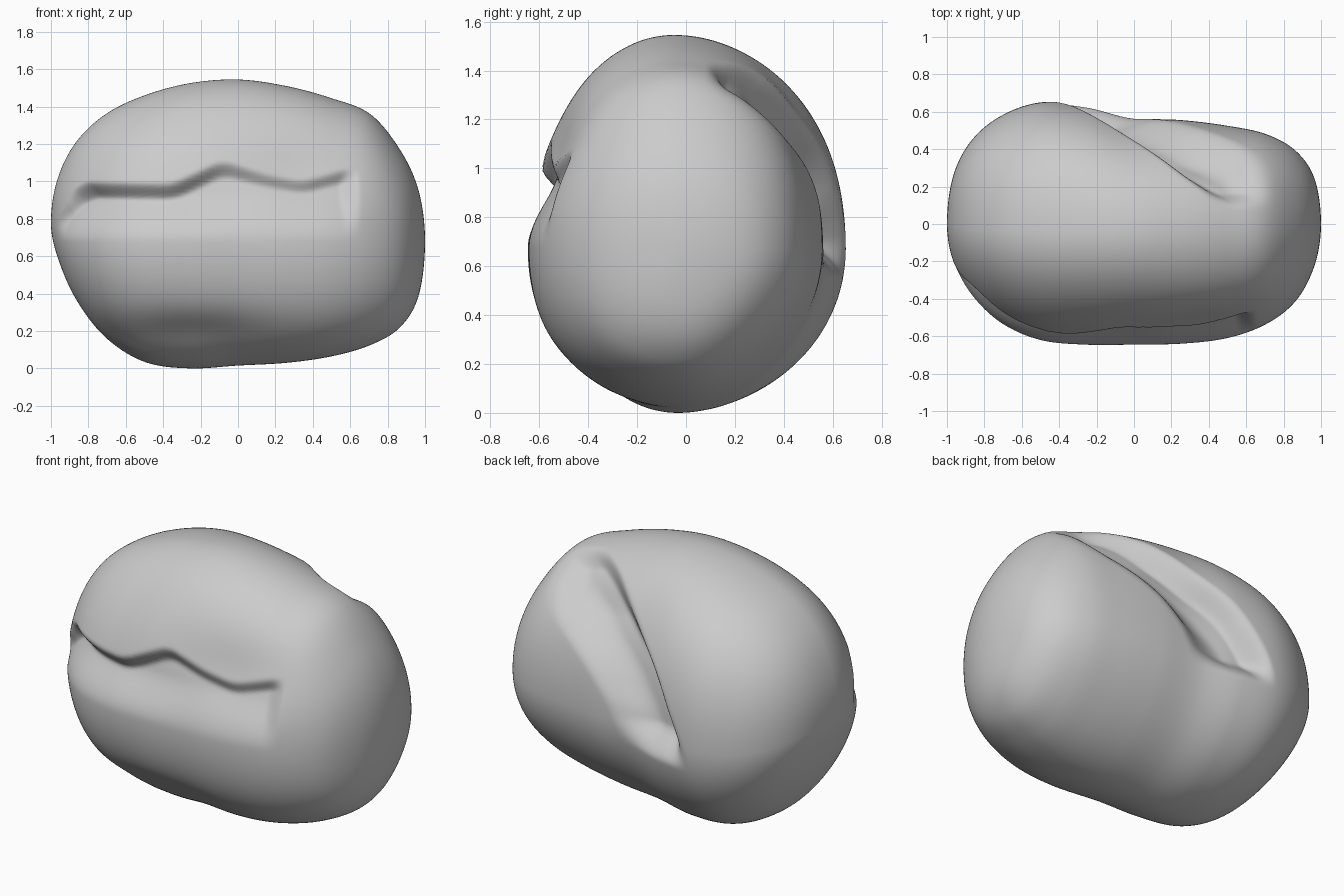
import bpy, bmesh, math

if "Cube" in bpy.data.objects:
    bpy.data.objects.remove(bpy.data.objects["Cube"])

# Profiles sampled at x = -cos(15 deg * k)
TOP = [.78, 1.01, 1.21, 1.36, 1.46, 1.525, 1.545, 1.51, 1.445, 1.36, 1.17, .95, .68]
BOT = [.78, .60, .37, .165, .035, 0, .015, .03, .065, .125, .22, .39, .68]
FRONT = [0, -.20, -.38, -.53, -.62, -.645, -.645, -.64, -.61, -.535, -.41, -.22, 0]
BACK = [0, .26, .45, .58, .65, .635, .57, .555, .525, .48, .39, .24, 0]
MID = [.78, .75, .71, .68, .67, .67, .67, .67, .67, .67, .67, .67, .68]
# Corner fullness (left, right) by quadrant (back?, upper?); lower is squarer
FULL = {(1, 1): (.88, .96), (1, 0): (.98, 1.12), (0, 1): (1.04, .97), (0, 0): (1.03, .88)}


def spline(vals, t):
    """Smooth curve through evenly spaced values, t in 0..1."""
    f = t * (len(vals) - 1)
    i = min(int(f), len(vals) - 2)
    u = f - i
    b, c = vals[i], vals[i + 1]
    a = vals[i - 1] if i > 0 else 2 * b - c
    d = vals[i + 2] if i + 2 < len(vals) else 2 * c - b
    return b + .5 * u * (c - a + u * (2*a - 5*b + 4*c - d + u * (3*(b - c) + d - a)))


def step(a, b, v):
    v = max(0, min(1, (v - a) / (b - a)))
    return v * v * (3 - 2 * v)


def bump(u, su, v, sv):
    return math.exp(-(u / su) ** 2 - (v / sv) ** 2)


def lerp(pts, v):
    for (a, p), (b, q) in zip(pts, pts[1:]):
        if v <= b:
            return p + (q - p) * max(0, (v - a) / (b - a))
    return pts[-1][1]


def line(pts, v, r):
    """Polyline value with its corners averaged over a width r."""
    return sum(lerp(pts, v + r * k / 3) for k in range(-3, 4)) / 7


FRONT_LINE = [(-.96, .72), (-.92, .87), (-.84, .965), (-.35, .955), (-.08, 1.085),
              (.15, 1.02), (.35, .985), (.6, 1.05)]
BACK_LINE = [(-.12, -.40), (.05, -.35), (.35, -.17), (.62, .10), (.84, .36), (.93, .54)]

# Stone body: rings along x
N, M = 190, 300
bm = bmesh.new()
ends = [bm.verts.new((-1, 0, .78)), bm.verts.new((1, 0, .68))]
rings = []
for i in range(1, N):
    t = i / N
    x = -math.cos(math.pi * t)
    top, bot, fr, bk, mid = (spline(p, t) for p in (TOP, BOT, FRONT, BACK, MID))
    yc = -.05 * math.sin(math.pi * t)
    ring = []
    for j in range(M):
        a = 2 * math.pi * j / M
        c, s = math.cos(a), math.sin(a)
        left, right = FULL[int(c > 0), int(s > 0)]
        e = left + (right - left) * step(-.6, .6, x)
        # ease the fullness in from the axes, as a gain at the diagonals
        g = 1 + (.7071 ** (e - 1) - 1) * math.sin(2 * a) ** 2
        y = yc + g * c * ((bk - yc) if c > 0 else (yc - fr))
        z = mid + g * s * ((top - mid) if s > 0 else (mid - bot))
        ring.append(bm.verts.new((x, y, z)))
    rings.append(ring)
for r, q in zip(rings, rings[1:]):
    for j in range(M):
        k = (j + 1) % M
        bm.faces.new((r[j], q[j], q[k], r[k]))
for j in range(M):
    k = (j + 1) % M
    bm.faces.new((ends[0], rings[0][j], rings[0][k]))
    bm.faces.new((ends[1], rings[-1][k], rings[-1][j]))
bmesh.ops.recalc_face_normals(bm, faces=bm.faces)
bm.normal_update()

# Carved ledges and hollows, pushed in along the normals
moves = []
for v in bm.verts:
    x, y, z = v.co
    d = 0
    if y < 0:
        # front ledge: steep under the lip, fading out at a level height
        window = step(-.97, -.92, x) * (1 - step(.56, .66, x))
        under = step(-.04, .04, line(FRONT_LINE, x, .05) - z)
        d += (.09 - .035 * step(-.3, .2, x)) * window * under * step(.68, .96, z)
        # flatter upper right and a hollow low on the left
        d += .045 * bump(x - .35, .35, z - 1.08, .2) * step(0, -.3, y)
        d += .045 * bump(x + .25, .42, z - .15, .14) * step(0, -.3, y)
    w = .65 * math.atan2(z - .67, y)
    if -.4 < w < 1.05:
        # diagonal scoop across the back
        s = .78 * (x - line(BACK_LINE, w, .08))
        window = step(-.13, .05, w) * (1 - step(.84, .95, w)) * (1 - step(.5, .75, x))
        wide = .36 + .12 * step(.1, .6, w)
        depth = .125 - .06 * step(.6, .9, w)
        d += depth * window * step(-.06, .05, s) * (1 - step(.13, wide, s))
    moves.append(v.normal * d)
for v, m in zip(bm.verts, moves):
    v.co -= m

me = bpy.data.meshes.new("boulder")
bm.to_mesh(me)
bm.free()
for p in me.polygons:
    p.use_smooth = True
ob = bpy.data.objects.new("boulder", me)
bpy.context.collection.objects.link(ob)
